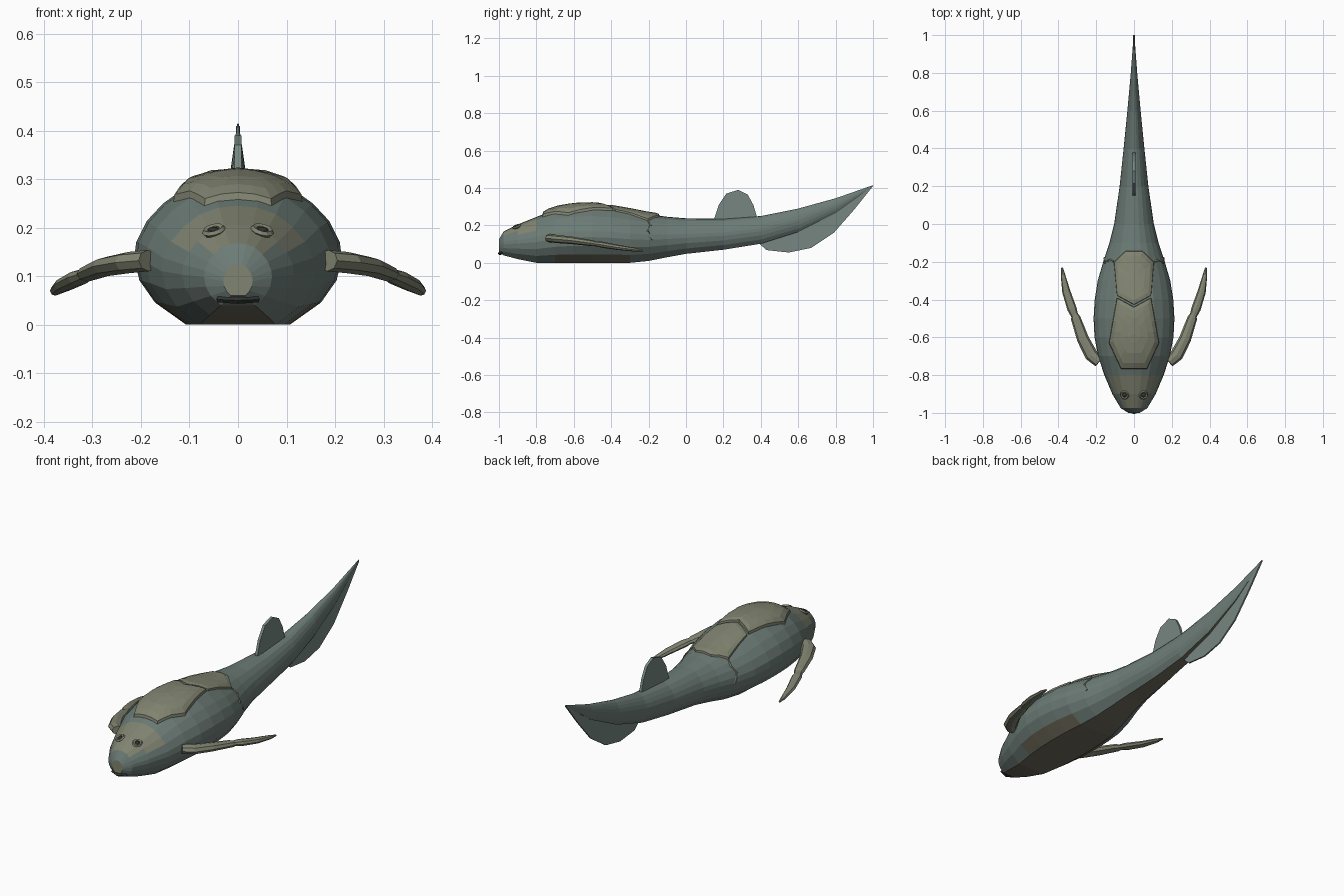
import bpy, bmesh, math
from mathutils import Vector

if "Cube" in bpy.data.objects:
    bpy.data.objects.remove(bpy.data.objects["Cube"])


def mat(name, rgb):
    m = bpy.data.materials.new(name)
    m.diffuse_color = (*rgb, 1)
    m.use_nodes = True
    m.node_tree.nodes["Principled BSDF"].inputs["Base Color"].default_value = m.diffuse_color
    return m


SKIN = mat("skin", (0.15, 0.20, 0.18))
PLATE = mat("plate", (0.22, 0.23, 0.165))
BELLY = mat("belly", (0.16, 0.145, 0.105))
FIN = mat("fin", (0.18, 0.24, 0.22))
DARK = mat("dark", (0.03, 0.035, 0.03))


def finish(bm, name, *mats):
    bmesh.ops.recalc_face_normals(bm, faces=bm.faces)
    me = bpy.data.meshes.new(name)
    bm.to_mesh(me)
    bm.free()
    for m in mats:
        me.materials.append(m)
    ob = bpy.data.objects.new(name, me)
    bpy.context.collection.objects.link(ob)
    return ob


def loft(bm, rings):
    vs = [[bm.verts.new(p) for p in r] for r in rings]
    n = len(vs[0])
    for a, b in zip(vs, vs[1:]):
        for i in range(n):
            j = (i + 1) % n
            bm.faces.new((a[i], a[j], b[j], b[i]))
    bm.faces.new(vs[0])
    bm.faces.new(vs[-1])


# body stations: y, half width, bottom z, top z
ROWS = [(-1, .03, .06, .125), (-.975, .07, .04, .168), (-.9, .115, .02, .205),
        (-.8, .157, 0, .245), (-.7, .19, 0, .285), (-.6, .209, 0, .302),
        (-.5, .214, 0, .305), (-.4, .208, 0, .297), (-.3, .192, 0, .28),
        (-.2, .163, .01, .26), (-.1, .13, .03, .246), (0, .105, .048, .238),
        (.2, .076, .07, .235), (.4, .055, .102, .25), (.6, .035, .165, .29),
        (.8, .017, .265, .345), (1, .002, .408, .415)]
# half cross-section, top to bottom
SEC = [(0, 1), (.25, .985), (.5, .93), (.72, .82), (.88, .7), (.98, .56),
       (1, .45), (.95, .3), (.8, .15), (.5, 0), (0, 0)]


def lerp_table(t, tab):
    for a, b in zip(tab, tab[1:]):
        if t <= b[0]:
            f = (t - a[0]) / (b[0] - a[0])
            return [p + (q - p) * f for p, q in zip(a, b)]
    return list(tab[-1])


def top_z(x, y):
    _, w, lo, hi = lerp_table(y, ROWS)
    return lo + (hi - lo) * lerp_table(min(abs(x) / w, 1), SEC[:7])[1]


# body
outline = SEC + [(-u, v) for u, v in SEC[-2:0:-1]]
bm = bmesh.new()
loft(bm, [[(u * w, y, lo + (hi - lo) * v) for u, v in outline] for y, w, lo, hi in ROWS])
bmesh.ops.recalc_face_normals(bm, faces=bm.faces)
for f in bm.faces:
    c = f.calc_center_median()
    if f.normal.z < -.8:
        f.material_index = 2
    elif c.y < -.99 or (c.y < -.78 and f.normal.z > .55):
        f.material_index = 1
finish(bm, "body", SKIN, PLATE, BELLY)


# armour plates that follow the back
def plate(name, half, raise_=.016):
    pts = half + [(-x, y) for x, y in reversed(half) if x > 0]
    fine = []
    for (x0, y0), (x1, y1) in zip(pts, pts[1:] + pts[:1]):
        fine += [(x0 + (x1 - x0) * k / 4, y0 + (y1 - y0) * k / 4) for k in range(4)]
    cy = (min(p[1] for p in pts) + max(p[1] for p in pts)) / 2
    bm = bmesh.new()
    rings = []
    for s, h in ((1, -.012), (.97, raise_ * .7), (.82, raise_), (.55, raise_), (.25, raise_), (.02, raise_)):
        rings.append([(x * s, cy + (y - cy) * s, top_z(x * s, cy + (y - cy) * s) + h) for x, y in fine])
    loft(bm, rings)
    return finish(bm, name, PLATE)


plate("front_back_plate", [(.07, -.77), (.135, -.63), (.092, -.387), (0, -.437)], .019)
plate("rear_back_plate", [(0, -.43), (.092, -.38), (.108, -.2), (.045, -.14)], .013)


# tapering tube: each point is (position, side radius, height radius)
def limb(name, path, m, sides=8):
    bm = bmesh.new()
    rings = []
    for i, (p, rs, rz) in enumerate(path):
        d = Vector(path[min(i + 1, len(path) - 1)][0]) - Vector(path[max(i - 1, 0)][0])
        side = d.cross(Vector((0, 0, 1))).normalized()
        up = side.cross(d).normalized()
        rings.append([Vector(p) + side * rs * math.cos(a) + up * rz * math.sin(a)
                      for a in (2 * math.pi * k / sides for k in range(sides))])
    loft(bm, rings)
    return finish(bm, name, m)


def ball(name, loc, scale, m):
    bm = bmesh.new()
    bmesh.ops.create_uvsphere(bm, u_segments=10, v_segments=6, radius=1)
    bmesh.ops.scale(bm, vec=scale, verts=bm.verts)
    bmesh.ops.translate(bm, vec=loc, verts=bm.verts)
    return finish(bm, name, m)


for s, tag in ((1, "right"), (-1, "left")):
    # jointed armoured arms
    limb(tag + "_upper_arm", [((s * .185, -.73, .132), .03, .022), ((s * .225, -.695, .128), .035, .022),
                              ((s * .27, -.61, .12), .032, .02), ((s * .308, -.5, .105), .026, .016),
                              ((s * .315, -.475, .1), .017, .012)], PLATE)
    limb(tag + "_forearm", [((s * .311, -.495, .104), .017, .012), ((s * .328, -.45, .097), .025, .016),
                            ((s * .358, -.36, .082), .022, .014), ((s * .376, -.27, .07), .012, .01),
                            ((s * .381, -.23, .065), .004, .004)], PLATE)
    # eyes with raised rims
    z = top_z(.05, -.905)
    bpy.ops.mesh.primitive_torus_add(major_segments=12, minor_segments=5, major_radius=.018, minor_radius=.007,
                                     location=(s * .05, -.905, z + .002), rotation=(math.radians(22), s * .25, 0))
    rim = bpy.context.object
    rim.name = tag + "_eye_rim"
    rim.data.materials.append(PLATE)
    ball(tag + "_eye", (s * .05, -.905, z + .001), (.013, .013, .009), DARK)
    # seam ridge at the back edge of the side armour
    seam = []
    for u, y in ((.66, -.2), (.8, -.19), (.93, -.205), (1, -.18)):
        _, w, lo, hi = lerp_table(y, ROWS)
        seam.append(((s * u * w, y, top_z(u * w, y)), .006, .006))
    limb(tag + "_armour_seam", seam, PLATE, 5)


# thin fins from side outlines
def fin(name, pts, t, m):
    bm = bmesh.new()
    loft(bm, [[(x, y, z) for y, z in pts] for x in (-t, t)])
    return finish(bm, name, m)


fin("back_fin", [(.15, .22), (.152, .24), (.175, .31), (.215, .37), (.28, .39), (.33, .365),
                 (.36, .31), (.378, .25), (.38, .22)], .007, FIN)
fin("tail_fin", [(.38, .12), (.395, .1), (.43, .068), (.55, .055), (.67, .08), (.79, .16), (.9, .285),
                 (1, .41), (.8, .29), (.6, .19)], .004, FIN)

# mouth
limb("lower_lip", [((-.04, -.978, .052), .012, .007), ((0, -.995, .05), .012, .008),
                   ((.04, -.978, .052), .012, .007)], DARK, 6)
